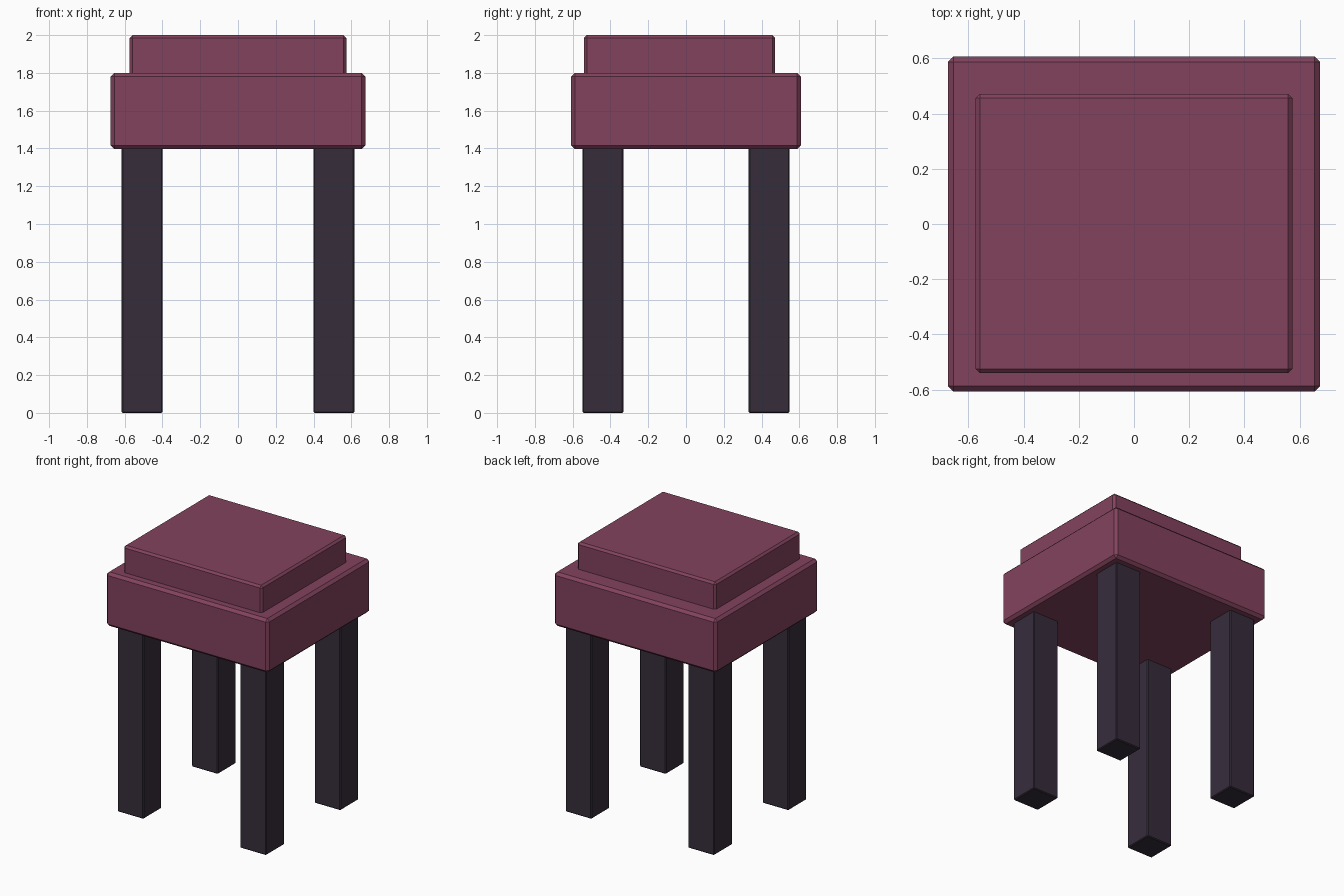
import bpy
import bmesh

if "Cube" in bpy.data.objects:
    bpy.data.objects.remove(bpy.data.objects["Cube"])


def material(name, color):
    m = bpy.data.materials.new(name)
    m.diffuse_color = (*color, 1.0)
    m.use_nodes = True
    m.node_tree.nodes["Principled BSDF"].inputs["Base Color"].default_value = m.diffuse_color
    return m


plum = material("plum upholstery", (0.225, 0.055, 0.108))
dark = material("dark wood", (0.037, 0.026, 0.044))


def box(name, low, high, bevel, mat):
    """Chamfered box spanning the corners low and high."""
    bm = bmesh.new()
    bmesh.ops.create_cube(bm, size=1.0)
    for v in bm.verts:
        v.co = [(l + h) / 2 + c * (h - l) for l, h, c in zip(low, high, v.co)]
    bmesh.ops.bevel(bm, geom=bm.edges[:], offset=bevel, offset_type='OFFSET',
                    segments=1, profile=0.5, affect='EDGES')
    mesh = bpy.data.meshes.new(name)
    bm.to_mesh(mesh)
    bm.free()
    mesh.materials.append(mat)
    obj = bpy.data.objects.new(name, mesh)
    bpy.context.collection.objects.link(obj)
    return obj


# Thick seat block
box("seat", (-0.674, -0.608, 1.396), (0.674, 0.608, 1.80), 0.02, plum)

# Cushion, set slightly towards the front and sunk into the seat
box("cushion", (-0.574, -0.54, 1.77), (0.574, 0.472, 2.0), 0.015, plum)

# Four square legs
LEG_X, LEG_Y, HALF = 0.508, 0.44, 0.108
for y_name, sy in (("front", -1), ("back", 1)):
    for x_name, sx in (("left", -1), ("right", 1)):
        x, y = sx * LEG_X, sy * LEG_Y
        box(f"{y_name}_{x_name}_leg", (x - HALF, y - HALF, 0.0),
            (x + HALF, y + HALF, 1.41), 0.006, dark)
